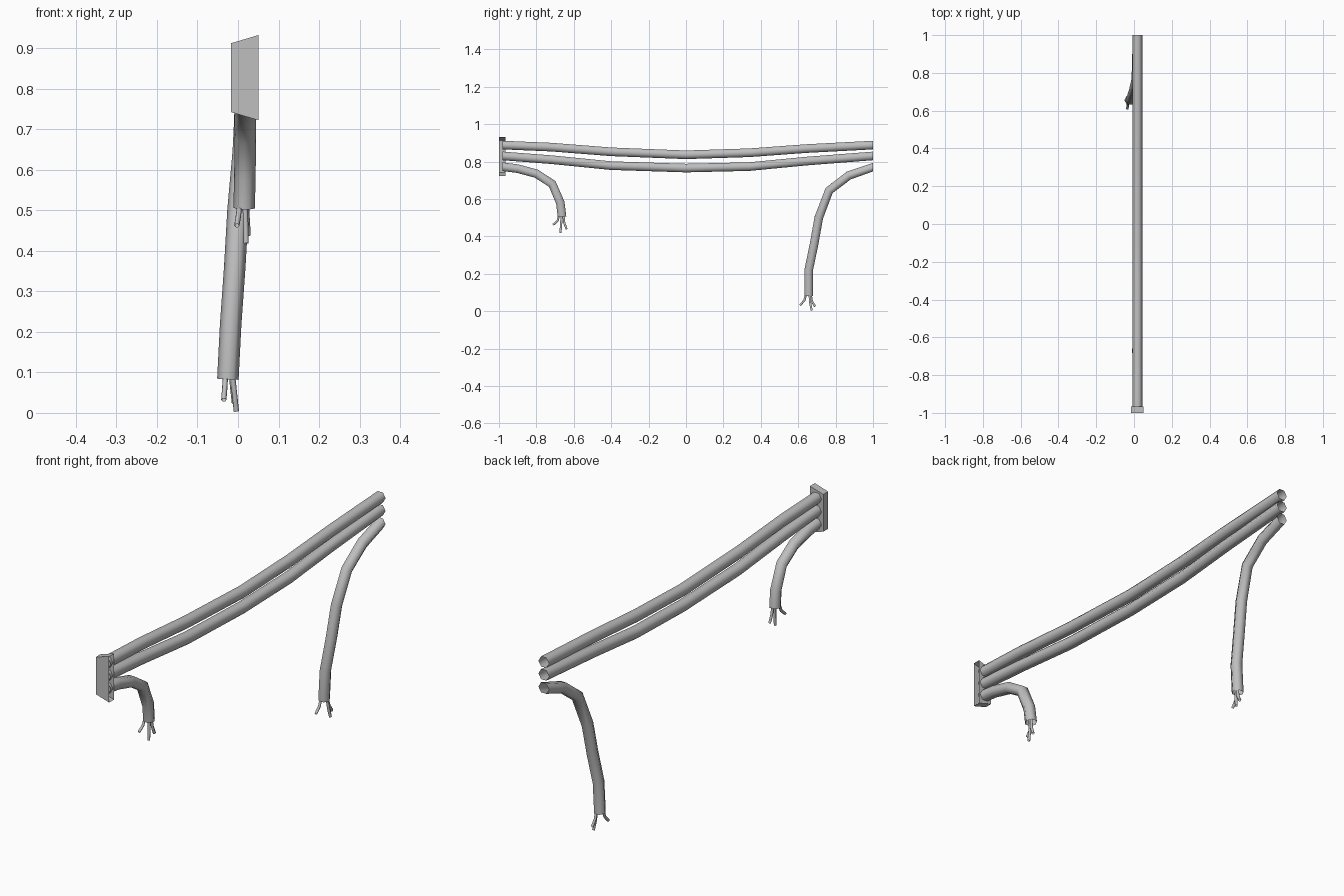
import bpy, bmesh, math
from mathutils import Vector

if "Cube" in bpy.data.objects:
    bpy.data.objects.remove(bpy.data.objects["Cube"], do_unlink=True)

# Single grey material
GREY = (0.52, 0.52, 0.52, 1.0)
grey = bpy.data.materials.new("cable_grey")
grey.use_nodes = True
grey.diffuse_color = GREY
bsdf = grey.node_tree.nodes["Principled BSDF"]
bsdf.inputs["Base Color"].default_value = GREY
bsdf.inputs["Roughness"].default_value = 0.8


def finish(name, bm, smooth):
    mesh = bpy.data.meshes.new(name)
    for f in bm.faces:
        f.smooth = smooth
    bm.to_mesh(mesh)
    bm.free()
    mesh.materials.append(grey)
    obj = bpy.data.objects.new(name, mesh)
    bpy.context.collection.objects.link(obj)
    return obj


def tube(name, path, radius, sides=6, upright_ends=False):
    """Sweep an open-ended polygon along a path."""
    pts = [Vector(p) for p in path]
    bm = bmesh.new()
    rings = []
    for i, p in enumerate(pts):
        ahead = (pts[min(i + 1, len(pts) - 1)] - p).normalized()
        behind = (p - pts[max(i - 1, 0)]).normalized()
        t = (ahead + behind).normalized()
        if upright_ends and abs(p.y) > 0.97:
            t = Vector((0, t.y, 0)).normalized()
        u = Vector((1, 0, 0))
        u = (u - t * u.dot(t)).normalized()
        v = t.cross(u)
        ring = []
        for k in range(sides):
            a = math.tau * k / sides
            ring.append(bm.verts.new(p + radius * (u * math.cos(a) + v * math.sin(a))))
        rings.append(ring)
    for a, b in zip(rings, rings[1:]):
        for k in range(sides):
            n = (k + 1) % sides
            bm.faces.new((a[k], a[n], b[n], b[k]))
    return finish(name, bm, True)


R = 0.0265
X = 0.018
START = -0.98

# Two whole cables sagging across the span
for name, heights in (("upper_cable", (0.888, 0.877, 0.852, 0.836)),
                      ("middle_cable", (0.83, 0.81, 0.778, 0.765))):
    end, outer, inner, mid = heights
    tube(name, [(X, START, end), (X, -0.72, outer), (X, -0.4, inner), (X, 0, mid),
                (X, 0.34, inner - 0.005), (X, 0.64, outer - 0.008), (X, 1, end)],
         R, upright_ends=True)

# Broken cable: a short stub by the box and a long hanging piece
tube("short_broken_cable",
     [(X, START, 0.772), (X, -0.9, 0.762), (X, -0.8, 0.735), (X, -0.715, 0.68),
      (0.017, -0.672, 0.58), (0.015, -0.663, 0.505)], R, upright_ends=True)
tube("long_broken_cable",
     [(X, 1, 0.77), (0.017, 0.87, 0.725), (0.013, 0.765, 0.645), (0, 0.71, 0.5),
      (-0.008, 0.685, 0.36), (-0.018, 0.656, 0.22), (-0.025, 0.656, 0.083)],
     R, upright_ends=True)


# Frayed wires splaying out of each broken end
def frayed_wires(prefix, end, tips):
    c = Vector(end)
    for i, tip in enumerate(tips):
        tip = Vector(tip)
        root = c + Vector(((tip.x - c.x) * 0.5, (tip.y - c.y) * 0.25, 0.02))
        bend = c.lerp(tip, 0.5) + Vector(((tip.x - c.x) * 0.3, 0, 0))
        tube(f"{prefix}_wire_{i + 1}", [root, bend, tip], 0.0065)


frayed_wires("short_cable", (0.015, -0.663, 0.505),
             [(-0.003, -0.71, 0.462), (0.02, -0.672, 0.418), (0.025, -0.638, 0.438)])
frayed_wires("long_cable", (-0.025, 0.656, 0.083),
             [(-0.035, 0.61, 0.032), (-0.004, 0.672, 0.004), (-0.009, 0.69, 0.025)])

# Junction box, flared towards its open mounting side
bm = bmesh.new()
bmesh.ops.create_cube(bm, size=1)
for v in bm.verts:
    half = 0.105 if v.co.x > 0 else 0.085
    v.co = (0.0165 + v.co.x * 0.067, -0.9825 + v.co.y * 0.035,
            0.827 + math.copysign(half, v.co.z))
bm.normal_update()
open_side = [f for f in bm.faces if f.normal.x > 0.9]
bmesh.ops.delete(bm, geom=open_side, context='FACES')
finish("junction_box", bm, False)
